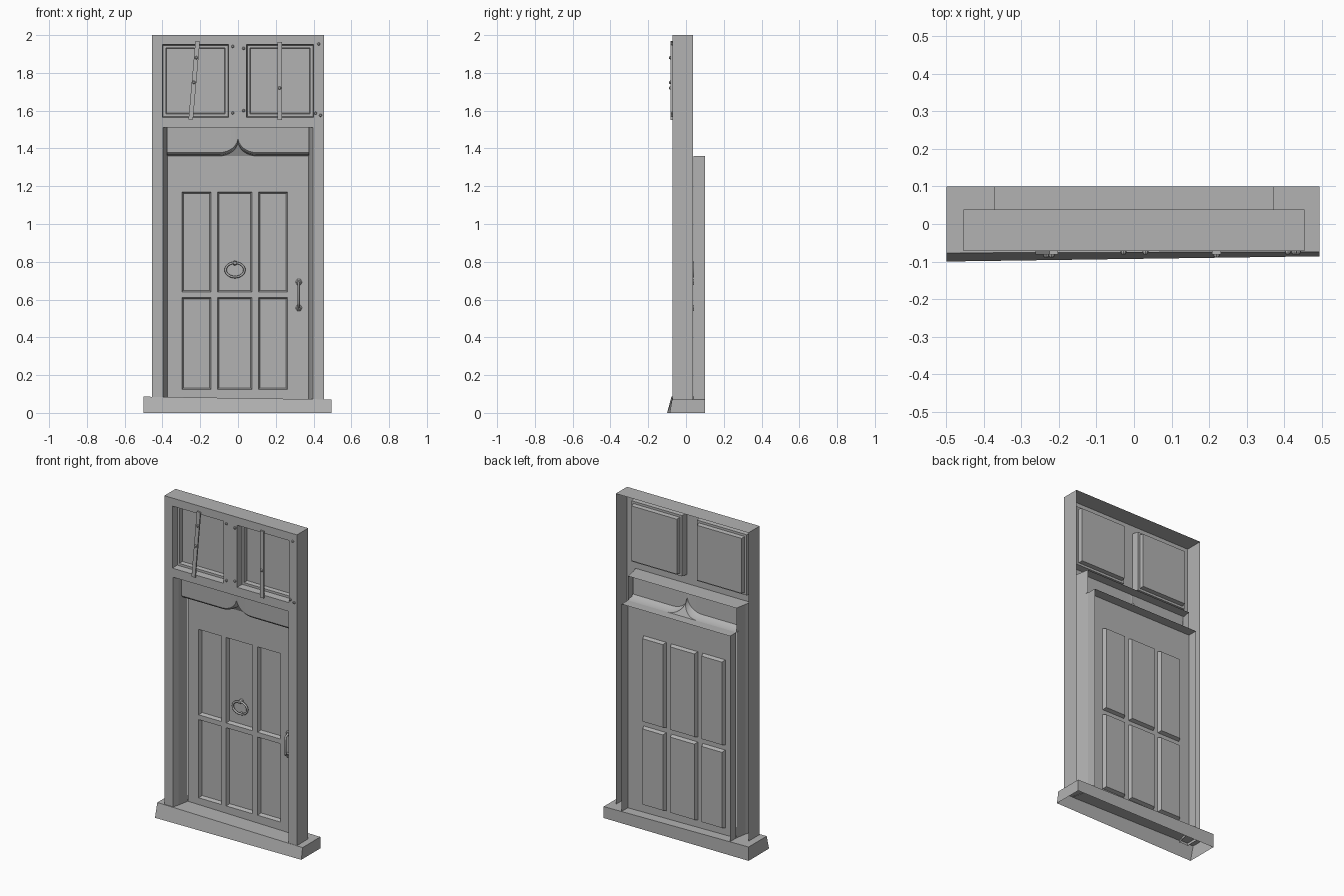
import bpy, bmesh, math
from mathutils import Vector, Matrix

if "Cube" in bpy.data.objects:
    bpy.data.objects.remove(bpy.data.objects["Cube"])

FRONT, BACK = -0.072, 0.038      # frame depth
DOOR_Y, DOOR_BACK = 0.039, 0.1   # door leaf depth

# Dark grey paint shared by every part
paint = bpy.data.materials.new("dark_grey")
paint.diffuse_color = (0.45, 0.45, 0.45, 1)
paint.use_nodes = True
paint.node_tree.nodes["Principled BSDF"].inputs["Base Color"].default_value = paint.diffuse_color


def finish(bm, name, smooth=False):
    bmesh.ops.remove_doubles(bm, verts=bm.verts, dist=0.0001)
    bmesh.ops.recalc_face_normals(bm, faces=bm.faces)
    me = bpy.data.meshes.new(name)
    bm.to_mesh(me)
    bm.free()
    me.materials.append(paint)
    ob = bpy.data.objects.new(name, me)
    bpy.context.collection.objects.link(ob)
    if smooth:
        for p in me.polygons:
            p.use_smooth = True
        me.set_sharp_from_angle(angle=math.radians(40))
    return ob


def loft(bm, loops, closed=False, cap=False):
    rows = [[bm.verts.new(p) for p in lp] for lp in loops]
    n = len(rows[0])
    for a, b in zip(rows, rows[1:]):
        for i in range(n if closed else n - 1):
            j = (i + 1) % n
            bm.faces.new((a[i], a[j], b[j], b[i]))
    if cap:
        bm.faces.new(rows[-1])


def rect(r, y, inset=0.0):
    x0, x1, z0, z1 = r
    x0, x1, z0, z1 = x0 + inset, x1 - inset, z0 + inset, z1 - inset
    return [(x0, y, z0), (x1, y, z0), (x1, y, z1), (x0, y, z1)]


def arch(x, z0, z1, y):
    return [(-x, y, z0), (-x, y, z1), (x, y, z1), (x, y, z0)]


def plate(bm, outer, holes, y):
    xs = sorted({v for r in [outer] + holes for v in r[:2]})
    zs = sorted({v for r in [outer] + holes for v in r[2:]})
    for xa, xb in zip(xs, xs[1:]):
        for za, zb in zip(zs, zs[1:]):
            cx, cz = (xa + xb) / 2, (za + zb) / 2
            if not any(h[0] < cx < h[1] and h[2] < cz < h[3] for h in holes):
                bm.faces.new([bm.verts.new(p) for p in rect((xa, xb, za, zb), y)])


def box(name, center, size, tilt=0.0):
    bm = bmesh.new()
    m = Matrix.Translation(center) @ Matrix.Rotation(tilt, 4, 'Y') @ Matrix.Diagonal((*size, 1))
    bmesh.ops.create_cube(bm, size=1, matrix=m)
    return finish(bm, name)


def stud(name, x, y, z, r, depth, sides=8):
    # low dome facing the front
    bm = bmesh.new()
    loops = [[(x + r * k * math.cos(2 * math.pi * i / sides), y - depth * d,
               z + r * k * math.sin(2 * math.pi * i / sides)) for i in range(sides)]
             for k, d in ((1, 0), (1, 0.4), (0.6, 1))]
    loft(bm, loops, closed=True, cap=True)
    return finish(bm, name)


def tube(name, pts, r, cyclic=False):
    cu = bpy.data.curves.new(name, 'CURVE')
    cu.dimensions = '3D'
    cu.bevel_depth, cu.bevel_resolution = r, 2
    cu.use_fill_caps = True
    cu.materials.append(paint)
    sp = cu.splines.new('POLY')
    sp.points.add(len(pts) - 1)
    for p, co in zip(sp.points, pts):
        p.co = (*co, 1)
    sp.use_cyclic_u = cyclic
    ob = bpy.data.objects.new(name, cu)
    bpy.context.collection.objects.link(ob)


# Doorstep: uneven block, open underneath
bm = bmesh.new()
low = [(-.5, -.1, 0), (.495, -.086, 0), (.495, .1, 0), (-.5, .1, 0)]
high = [(-.5, -.077, .086), (.495, -.074, .071), (.495, .1, .071), (-.5, .1, .086)]
loft(bm, [low, high], closed=True, cap=True)
finish(bm, "doorstep")

# Frame shell: front plate, outer walls, doorway reveal, window recesses
bm = bmesh.new()
windows = [(-.40, -.05, 1.565, 1.95), (.045, .40, 1.565, 1.95)]
plate(bm, (-.455, .455, .07, 2.0), windows + [(-.397, .397, .07, 1.51)], FRONT)
loft(bm, [arch(.455, .07, 2.0, y) for y in (FRONT, BACK)])
loft(bm, [arch(.397, .07, 1.51, FRONT), arch(.385, .07, 1.51, -.035),
          arch(.372, .07, 1.51, BACK)])
for w in windows:
    loft(bm, [rect(w, FRONT), rect(w, -.03, .004), rect(w, -.03, .018),
              rect(w, -.005, .022)], closed=True, cap=True)
finish(bm, "door_frame")

# Valance: two scallops meeting in a cusp, curling back under to the door
curve = [(0.1 - 0.1 * math.sin(t), 1.44 - 0.08 * math.cos(t))
         for t in (math.pi / 2 * (1 - i / 8) for i in range(9))] + [(.376, 1.36)]
for side, label in ((-1, "left"), (1, "right")):
    bm = bmesh.new()
    loft(bm, [[(side * x, -.02, 1.51) for x, z in curve],
              [(side * x, -.015, z + .018) for x, z in curve],
              [(side * x, -.004, z + .006) for x, z in curve],
              [(side * x, DOOR_Y - (z - 1.36) * .5, z) for x, z in curve],
              [(side * x, DOOR_Y, 1.36) for x, z in curve]])
    finish(bm, "valance_" + label, True)

# Door leaf: shell open at the back with six recessed panels
bm = bmesh.new()
panels = [(a, b, c, d) for a, b in ((-.297, -.142), (-.108, .073), (.108, .263))
          for c, d in ((.125, .61), (.64, 1.17))]
plate(bm, (-.372, .372, .07, 1.36), panels, DOOR_Y)
loft(bm, [arch(.372, .07, 1.36, y) for y in (DOOR_Y, DOOR_BACK)])
for p in panels:
    loft(bm, [rect(p, DOOR_Y), rect(p, DOOR_Y + .022, .008)], closed=True, cap=True)
finish(bm, "door_leaf")

# Battens nailed over the windows
box("left_batten", (-.232, -.077, 1.76), (.024, .009, .415), math.atan2(.036, .41))
box("right_batten", (.22, -.077, 1.757), (.024, .009, .415))
for i, (x, z) in enumerate([(-.22, 1.88), (-.234, 1.75), (.22, 1.72)]):
    stud(f"batten_nail_{i}", x, -.081, z, .009, .008)
for i, (x, z) in enumerate([(-.028, 1.94), (-.028, 1.588), (.03, 1.93), (.03, 1.60),
                            (.427, 1.953), (.41, 1.587), (.437, 1.575)]):
    stud(f"frame_nail_{i}", x, FRONT, z, .008, .009)

# Knocker ring and its mount
ring = [(-.016 + .05 * math.cos(a), .043, .757 + .038 * math.sin(a))
        for a in (2 * math.pi * i / 24 for i in range(24))]
tube("knocker_ring", ring, .006, True)
stud("knocker_mount", -.016, .061, .793, .013, .028)
stud("knocker_strike", -.016, .061, .719, .008, .016)

# Pull handle with end plates
for i, z in enumerate((.692, .556)):
    stud(f"handle_plate_{i}", .322, DOOR_Y, z, .018, .01, 6)
tube("pull_handle", [(.322, .035, .692), (.322, .008, .68), (.322, .004, .665),
                     (.322, .004, .583), (.322, .008, .568), (.322, .035, .556)], .006)
